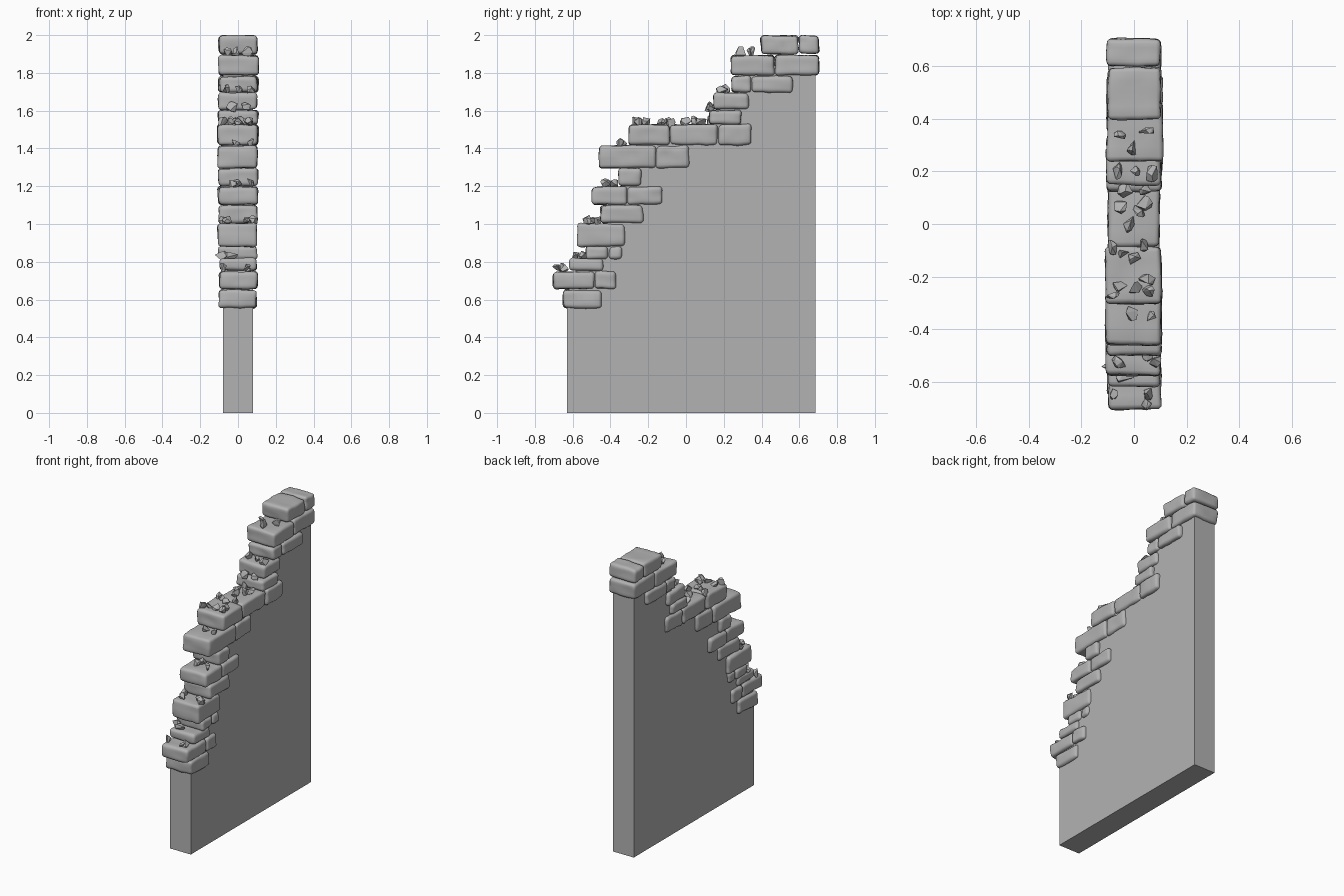
import bpy, bmesh, random
from mathutils import Vector, Matrix, noise

random.seed(7)
if "Cube" in bpy.data.objects:
    bpy.data.objects.remove(bpy.data.objects["Cube"], do_unlink=True)


def make_material(name, rgb):
    m = bpy.data.materials.new(name)
    m.use_nodes = True
    m.diffuse_color = (*rgb, 1)
    m.node_tree.nodes["Principled BSDF"].inputs["Base Color"].default_value = (*rgb, 1)
    return m


stone = make_material("grey stone", (0.45, 0.45, 0.45))


def finish(bm, name, smooth=None):
    bmesh.ops.recalc_face_normals(bm, faces=bm.faces)
    me = bpy.data.meshes.new(name)
    bm.to_mesh(me)
    bm.free()
    me.materials.append(stone)
    ob = bpy.data.objects.new(name, me)
    bpy.context.collection.objects.link(ob)
    if smooth:
        bpy.ops.object.select_all(action='DESELECT')
        ob.select_set(True)
        bpy.context.view_layer.objects.active = ob
        bpy.ops.object.shade_smooth_by_angle(angle=smooth)
    return ob


# Courses from bottom to top: z range, then the joints between bricks along y
COURSES = [
    (.555, .655, (-.655, -.44)),
    (.655, .75, (-.705, -.485, -.37)),
    (.75, .82, (-.62, -.435)),
    (.81, .885, (-.53, -.41, -.335)),
    (.88, 1.005, (-.575, -.32)),
    (1.005, 1.1, (-.455, -.225)),
    (1.1, 1.2, (-.5, -.31, -.12)),
    (1.2, 1.295, (-.36, -.235)),
    (1.295, 1.415, (-.46, -.16, .015)),
    (1.415, 1.53, (-.305, -.085, .17, .35)),
    (1.525, 1.605, (.12, .295)),
    (1.605, 1.695, (.145, .335)),
    (1.695, 1.785, (.24, .345, .57)),
    (1.785, 1.895, (.235, .47, .705)),
    (1.9, 2.0, (.395, .595, .705)),
]


# Plain wall slab with a stepped top hidden inside the bricks
def build_wall():
    outline = [(.685, 0), (-.63, 0), (-.63, .6)]
    for z0, z1, joints in COURSES[:-1]:
        y = max(joints[0] + .035, -.63)
        mid = (z0 + z1) / 2
        if y > outline[-1][0]:
            outline.append((y, outline[-1][1]))
            outline.append((y, mid))
        else:
            outline[-1] = (outline[-1][0], mid)
    outline.append((.685, outline[-1][1]))
    bm = bmesh.new()
    face = bm.faces.new([bm.verts.new((-.08, y, z)) for y, z in outline])
    side = bmesh.ops.extrude_face_region(bm, geom=[face])
    moved = [v for v in side["geom"] if isinstance(v, bmesh.types.BMVert)]
    bmesh.ops.translate(bm, verts=moved, vec=(.16, 0, 0))
    finish(bm, "wall_slab")


# Worn brick: skewed block, rounded edges, gently uneven faces
def build_brick(name, y0, y1, z0, z1):
    half = random.uniform(.099, .109)
    size = Vector((2 * half, y1 - y0, z1 - z0))
    centre = Vector((random.uniform(-.004, .004), (y0 + y1) / 2, (z0 + z1) / 2))
    bm = bmesh.new()
    bmesh.ops.create_cube(bm, size=1)
    for v in bm.verts:
        skew = Vector([random.uniform(-.006, .002) for _ in range(3)])
        v.co = Vector([c * s + (k if c > 0 else -k) for c, s, k in zip(v.co, size, skew)])
    bmesh.ops.bevel(bm, geom=bm.edges[:], offset=.018, segments=3,
                    profile=.5, affect='EDGES')
    long_edges = [e for e in bm.edges if e.calc_length() > .03]
    bmesh.ops.subdivide_edges(bm, edges=long_edges, cuts=4, use_grid_fill=True)
    bm.normal_update()
    for v in bm.verts:
        v.co += v.normal * .006 * noise.noise((v.co + centre) * 18)
    bmesh.ops.translate(bm, verts=bm.verts, vec=centre)
    finish(bm, name, smooth=.7)


# Broken chip: hull of a few scattered points
def build_chip(name, x, y, z):
    bm = bmesh.new()
    size = Vector([random.uniform(.022, .036) for _ in range(3)])
    for _ in range(11):
        d = Vector([random.gauss(0, 1) for _ in range(3)]).normalized()
        bm.verts.new(d * size)
    hull = bmesh.ops.convex_hull(bm, input=bm.verts[:])
    spare = [g for g in hull["geom_interior"] if isinstance(g, bmesh.types.BMVert)]
    bmesh.ops.delete(bm, geom=spare, context='VERTS')
    bm.transform(Matrix.Translation((x, y, z + .014))
                 @ Matrix.Rotation(random.uniform(0, 6), 4, 'Z'))
    finish(bm, name)


build_wall()
for row, (z0, z1, joints) in enumerate(COURSES):
    for col, (a, b) in enumerate(zip(joints, joints[1:])):
        build_brick(f"brick_{row + 1}_{col + 1}", a, b, z0, z1)

# Chips lying on each ledge: ledge height, then (x, y) spots
RUBBLE = {
    .75: [(-.08, -.65), (.05, -.65), (.05, -.685)],
    .82: [(-.035, -.585), (-.09, -.55)],
    1.005: [(.05, -.5), (.08, -.52), (-.08, -.47), (-.05, -.52)],
    1.2: [(-.03, -.41), (.055, -.43), (-.01, -.38)],
    1.415: [(-.01, -.34), (.07, -.35)],
    1.525: [(-.085, -.09), (-.04, -.11), (0, -.13), (.04, -.08), (-.08, -.27),
            (-.05, -.23), (0, -.24), (.05, -.21), (.06, -.25), (-.05, .07),
            (-.02, 0), (.04, .08), (.01, .04), (-.04, .12)],
    1.605: [(-.03, .125), (.04, .13)],
    1.695: [(-.06, .2), (0, .2), (.07, .19)],
    1.895: [(-.055, .33), (0, .29), (.05, .35)],
}
for level, (z, spots) in enumerate(RUBBLE.items()):
    for i, (x, y) in enumerate(spots):
        build_chip(f"rubble_{level + 1}_{i + 1}", x, y, z)
